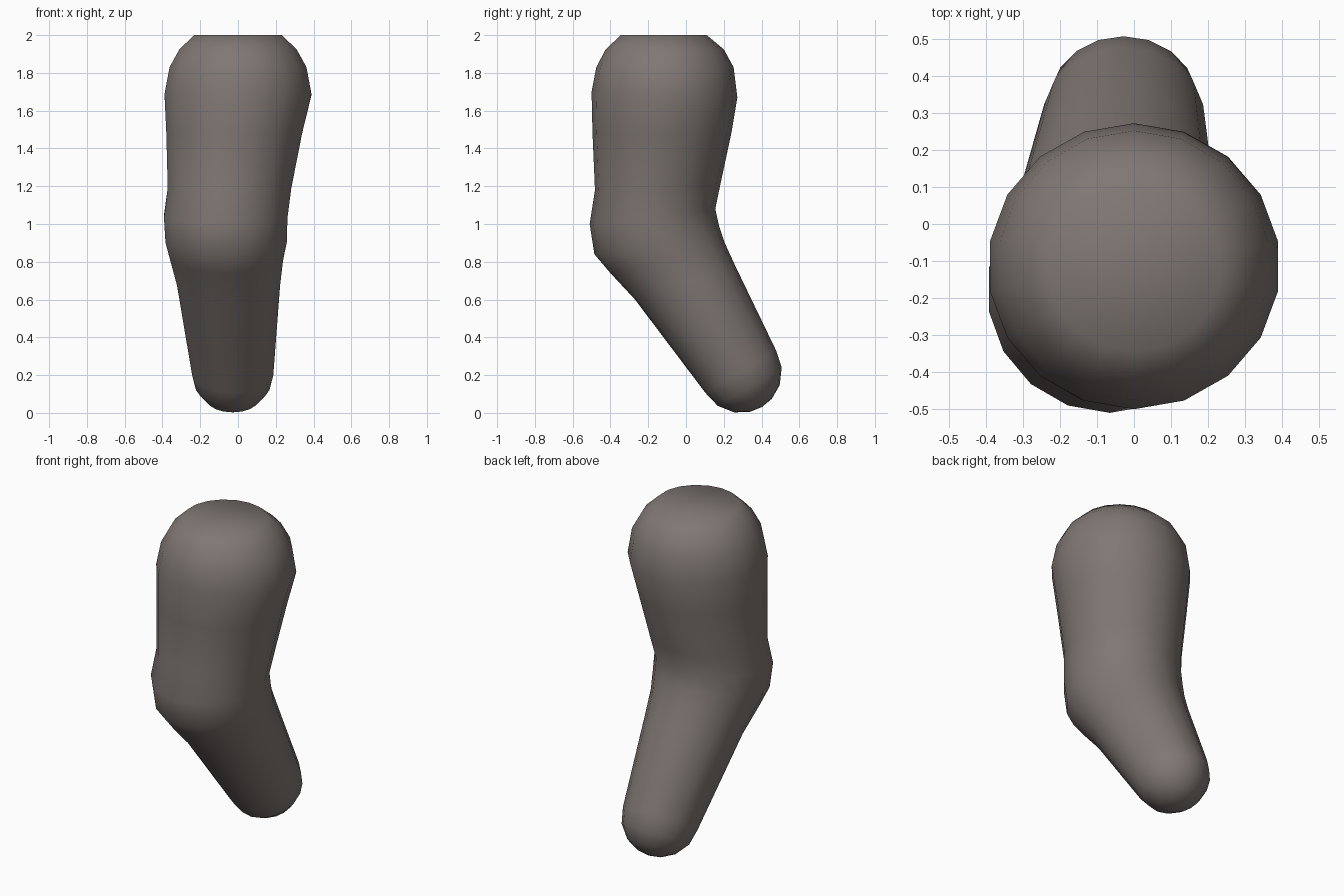
import bpy, bmesh, math

if "Cube" in bpy.data.objects:
    bpy.data.objects.remove(bpy.data.objects["Cube"])

SIDES = 18

# Cross-sections from hip to shin: front (y, z), back (y, z), centre x, half width
rings = [
    (-0.345, 2.00, 0.11, 2.00, 0.0, 0.235),
    (-0.425, 1.925, 0.20, 1.925, 0.0, 0.315),
    (-0.475, 1.83, 0.252, 1.83, 0.0, 0.368),
    (-0.50, 1.70, 0.272, 1.67, 0.0, 0.395),
    (-0.495, 1.48, 0.24, 1.48, -0.02, 0.365),
    (-0.482, 1.18, 0.18, 1.20, -0.045, 0.332),
    (-0.51, 1.00, 0.155, 1.08, -0.065, 0.332),
    (-0.485, 0.84, 0.175, 0.99, -0.063, 0.326),
    (-0.40, 0.74, 0.205, 0.90, -0.06, 0.303),
    (-0.27, 0.60, 0.26, 0.78, -0.05, 0.277),
]

# Rounded shin end: a half ball about the ankle, tilted along the shin
cy, cz, r = 0.29, 0.218, 0.218
dy, dz = 0.514, -0.858
for a in (0, 25, 50, 72):
    c, s = r * math.cos(math.radians(a)), r * math.sin(math.radians(a))
    my, mz = cy + dy * s, cz + dz * s
    rings.append((my + dz * c, mz - dy * c, my - dz * c, mz + dy * c, -0.028, c))

# Loft one continuous skin through all the cross-sections
bm = bmesh.new()
loops = []
for yf, zf, yb, zb, cx, hw in rings:
    loop = []
    for i in range(SIDES):
        t = 2 * math.pi * i / SIDES
        k = 0.5 - 0.5 * math.cos(t)
        loop.append(bm.verts.new((cx + hw * math.sin(t),
                                  yf + (yb - yf) * k, zf + (zb - zf) * k)))
    loops.append(loop)
for a, b in zip(loops, loops[1:]):
    for i in range(SIDES):
        j = (i + 1) % SIDES
        bm.faces.new((a[i], a[j], b[j], b[i]))

# Flat hip cap and pointed fan closing the shin end
bm.faces.new(loops[0])
tip = bm.verts.new((-0.028, cy + dy * r, cz + dz * r))
for i in range(SIDES):
    bm.faces.new((loops[-1][i], loops[-1][(i + 1) % SIDES], tip))
bmesh.ops.recalc_face_normals(bm, faces=bm.faces)
for f in bm.faces:
    f.smooth = True

mesh = bpy.data.meshes.new("bent_leg")
bm.to_mesh(mesh)
bm.free()

# Dark warm grey skin
skin = bpy.data.materials.new("dark_skin")
skin.diffuse_color = (0.215, 0.185, 0.172, 1)
skin.use_nodes = True
skin.node_tree.nodes["Principled BSDF"].inputs["Base Color"].default_value = skin.diffuse_color
mesh.materials.append(skin)
bpy.context.collection.objects.link(bpy.data.objects.new("bent_leg", mesh))
